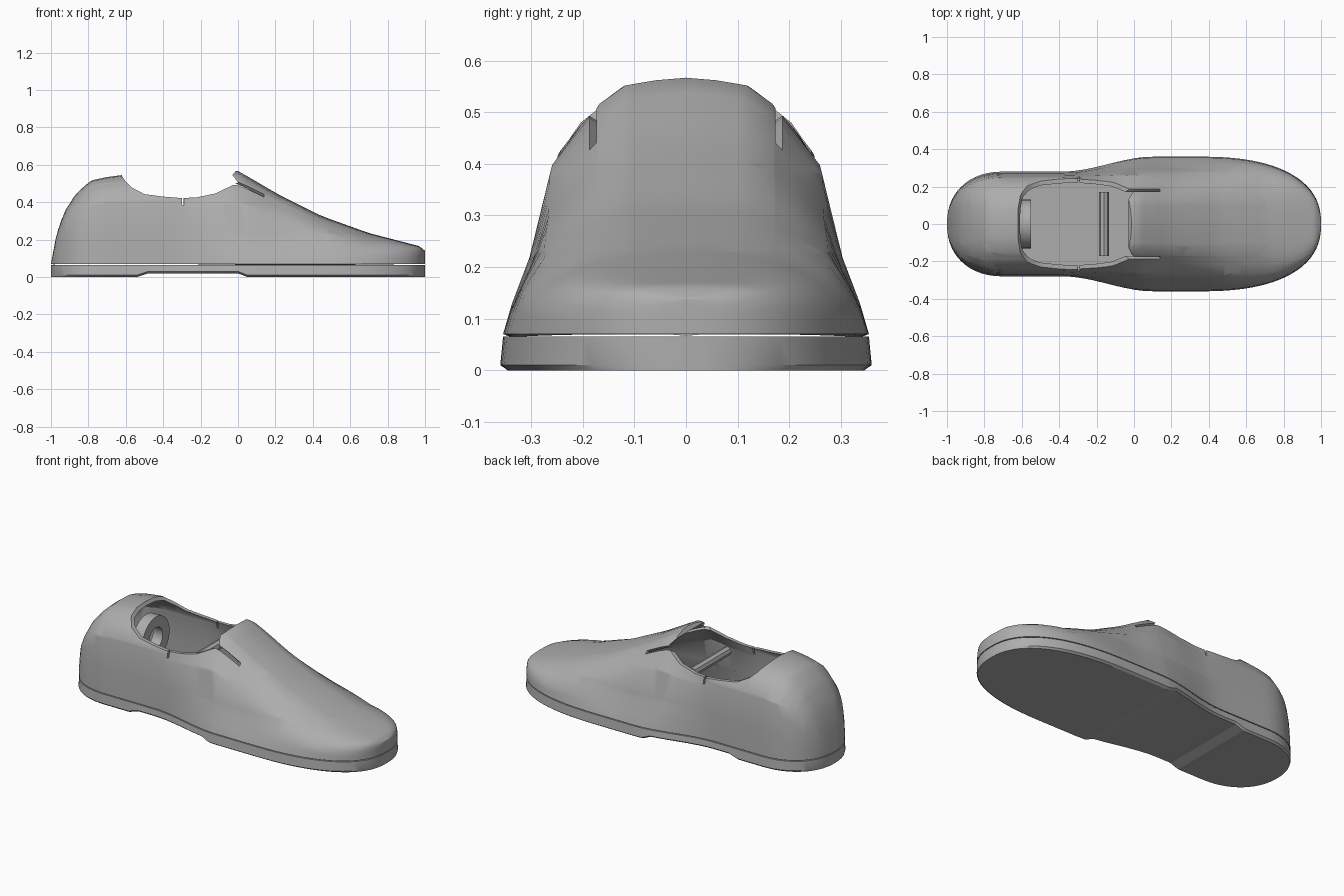
import bpy, bmesh, math
from mathutils import Matrix

cube = bpy.data.objects.get("Cube")
if cube:
    bpy.data.objects.remove(cube, do_unlink=True)

grey = bpy.data.materials.new("mid_grey")
grey.use_nodes = True
colour = (0.42, 0.42, 0.42, 1)
grey.diffuse_color = colour
grey.node_tree.nodes["Principled BSDF"].inputs["Base Color"].default_value = colour


def finish(name, bm, recalc=True):
    if recalc:
        bmesh.ops.recalc_face_normals(bm, faces=bm.faces)
    mesh = bpy.data.meshes.new(name)
    bm.to_mesh(mesh)
    bm.free()
    mesh.materials.append(grey)
    ob = bpy.data.objects.new(name, mesh)
    bpy.context.collection.objects.link(ob)
    return ob


def activate(ob):
    bpy.ops.object.select_all(action='DESELECT')
    ob.select_set(True)
    bpy.context.view_layer.objects.active = ob


def smooth(ob, angle=35):
    activate(ob)
    bpy.ops.object.shade_smooth_by_angle(angle=math.radians(angle))


def table(points, x):
    """Linear lookup in a list of (x, value) pairs."""
    for (a, va), (b, vb) in zip(points, points[1:]):
        if x <= b:
            t = max(0, (x - a) / (b - a))
            return va + (vb - va) * t
    return points[-1][1]


def round_end(u, power):
    return max(0, 1 - min(1, u) ** power) ** (1 / power)


# Plan outline: straight waist with blunt rounded heel and toe
def half_width(x):
    t = min(1, max(0, (x + 0.38) / 0.48))
    w = 0.28 + 0.08 * t * t * (3 - 2 * t)
    if x < -0.7:
        w *= round_end((-0.7 - x) / 0.3, 2.2)
    elif x > 0.35:
        w *= round_end((x - 0.35) / 0.65, 2.4)
    return w


# Height of the centre line along the length
TOP = [(-1, .07), (-.985, .15), (-.97, .23), (-.93, .345), (-.87, .44), (-.79, .515),
       (-.7, .535), (-.62, .545), (0, .567), (.1, .51), (.2, .45), (.45, .325), (.7, .235),
       (.97, .165), (1, .14)]

# Half cross-sections as (width share, height share), from the bottom to the crown
HEEL = [(1, 0), (.99, .2), (.97, .4), (.94, .58), (.9, .72), (.74, .86), (.55, .95), (.3, .99), (0, 1)]
VAMP = [(1, 0), (.95, .14), (.86, .32), (.75, .66), (.57, .82), (.48, .9), (.34, .97), (.17, .99), (0, 1)]
FORE = [(1, 0), (.98, .2), (.95, .42), (.81, .66), (.65, .82), (.5, .91), (.35, .97), (.18, .99), (0, 1)]
TOE = [(1, 0), (1, .25), (.99, .5), (.97, .75), (.88, .87), (.7, .95), (.5, .98), (.25, .99), (0, 1)]
KEYS = [(-.35, HEEL), (0, VAMP), (.25, VAMP), (.7, FORE), (1, TOE)]


def upper_section(x):
    b, h = half_width(x) * 0.985, table(TOP, x) - 0.07
    half = []
    for k in range(len(HEEL)):
        fy = table([(kx, p[k][0]) for kx, p in KEYS], x)
        fz = table([(kx, p[k][1]) for kx, p in KEYS], x)
        half.append((b * fy, 0.07 + h * fz))
    return half + [(-y, z) for y, z in reversed(half[:-1])]


def sole_section(x):
    b = half_width(x)
    lift = table([(-.54, 0), (-.48, .02), (0, .02), (.05, 0)], x)
    half = [(b * .96, lift), (b, lift + .01), (b * .985, .065)]
    return half + [(-y, z) for y, z in reversed(half)]


def insole_section(x):
    b = half_width(x) * .96
    return [(b, .07), (b, .085), (-b, .085), (-b, .07)]


STEPS = 56
STATIONS = sorted([-math.cos(math.pi * i / STEPS) for i in range(STEPS + 1)]
                  + [-.54, -.48, .05])


def loft(section, closed, shrink=1):
    """Skin cross-sections that stand along x."""
    bm = bmesh.new()
    rows = [[bm.verts.new((x * shrink, y, z)) for y, z in section(x)] for x in STATIONS]
    n = len(rows[0])
    for a, b in zip(rows, rows[1:]):
        for j in range(n if closed else n - 1):
            k = (j + 1) % n
            bm.faces.new((a[j], a[k], b[k], b[j]))
    bmesh.ops.remove_doubles(bm, verts=bm.verts, dist=0.0005)
    return bm


def slice_at(bm, axis, value, **clear):
    co, no = [0, 0, 0], [0, 0, 0]
    co[axis], no[axis] = value, 1
    bmesh.ops.bisect_plane(bm, geom=bm.verts[:] + bm.edges[:] + bm.faces[:],
                           plane_co=co, plane_no=no, **clear)


def cut_slot(bm, low, high):
    """Open a slot in the skin inside a box mirrored about y = 0."""
    for axis in range(3):
        for value in (low[axis], high[axis]):
            slice_at(bm, axis, value)
            if axis == 1:
                slice_at(bm, axis, -value)
    inside = []
    for f in bm.faces:
        c = f.calc_center_median()
        c.y = abs(c.y)
        if all(low[i] < c[i] < high[i] for i in range(3)):
            inside.append(f)
    bmesh.ops.delete(bm, geom=inside, context='FACES')


def thicken(name, bm):
    ob = finish(name, bm, recalc=False)
    mod = ob.modifiers.new("thickness", 'SOLIDIFY')
    mod.thickness = 0.02
    mod.offset = -1
    activate(ob)
    bpy.ops.object.modifier_apply(modifier=mod.name)
    return ob


# Sole and insole
smooth(finish("sole", loft(sole_section, True)), 25)
smooth(finish("insole", loft(insole_section, True, 0.98)))

# Lower band, up to the side seam
skin = loft(upper_section, False)
slice_at(skin, 2, 0.23, clear_outer=True)
smooth(thicken("lower_band", skin))

# Main upper with the slits beside the tongue and the side notches
skin = loft(upper_section, False)
slice_at(skin, 2, 0.23, clear_inner=True)
cut_slot(skin, (-.06, .173, .4), (.14, .187, .7))
cut_slot(skin, (-.3, .1, .385), (-.29, .4, .5))
upper = thicken("upper", skin)

# Foot opening
RIM = [(-.62, .8), (-.62, .54), (-.6, .51), (-.57, .48), (-.5, .443), (-.4, .43), (-.3, .422),
       (-.22, .426), (-.12, .447), (0, .505), (-.03, .545), (-.005, .575), (-.005, .8)]
bm = bmesh.new()
face = bm.faces.new([bm.verts.new((x, -.5, z)) for x, z in RIM])
for v in bmesh.ops.extrude_face_region(bm, geom=[face])["geom"]:
    if isinstance(v, bmesh.types.BMVert):
        v.co.y = .5
cutter = finish("opening_cutter", bm)
mod = upper.modifiers.new("opening", 'BOOLEAN')
mod.operation = 'DIFFERENCE'
mod.solver = 'EXACT'
mod.object = cutter
activate(upper)
bpy.ops.object.modifier_apply(modifier=mod.name)
bpy.data.objects.remove(cutter, do_unlink=True)
smooth(upper)

# Ring at the back of the heel
bm = bmesh.new()
loops = []
for r, x in ((.13, -.615), (.13, -.55), (.065, -.55), (.065, -.615)):
    loops.append([bm.verts.new((x, r * math.cos(a), .34 + r * math.sin(a)))
                  for a in (math.tau * i / 32 for i in range(32))])
for p, q in zip(loops, loops[1:] + loops[:1]):
    for i in range(32):
        j = (i + 1) % 32
        bm.faces.new((p[i], p[j], q[j], q[i]))
smooth(finish("heel_ring", bm))

# Cross bar under the opening
bm = bmesh.new()
bmesh.ops.create_cone(bm, cap_ends=True, segments=8, radius1=.027, radius2=.027, depth=.34,
                      matrix=Matrix.Translation((-.16, 0, .39)) @ Matrix.Rotation(math.pi / 2, 4, 'X'))
finish("cross_bar", bm)
